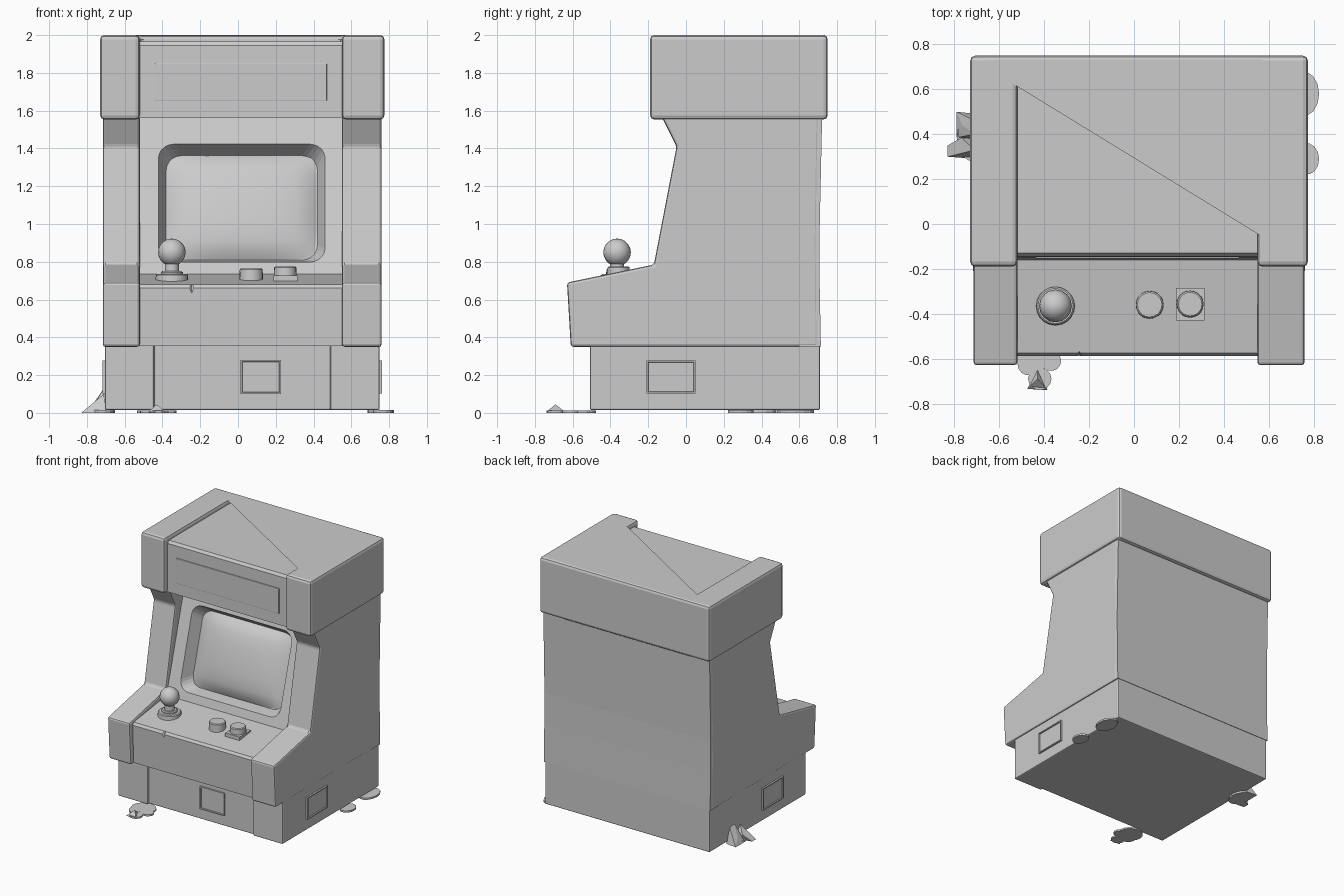
import bpy, bmesh, math
from mathutils import Vector, Matrix

if "Cube" in bpy.data.objects:
    bpy.data.objects.remove(bpy.data.objects["Cube"])


def finish(name, bm, bevel=0.0, segs=2, smooth=False):
    bmesh.ops.recalc_face_normals(bm, faces=bm.faces)
    me = bpy.data.meshes.new(name)
    bm.to_mesh(me)
    bm.free()
    ob = bpy.data.objects.new(name, me)
    bpy.context.collection.objects.link(ob)
    if bevel:
        m = ob.modifiers.new("Bevel", 'BEVEL')
        m.width, m.segments = bevel, segs
        m.limit_method, m.angle_limit = 'ANGLE', math.radians(35)
    if smooth:
        bpy.ops.object.select_all(action='DESELECT')
        ob.select_set(True)
        bpy.context.view_layer.objects.active = ob
        bpy.ops.object.shade_smooth_by_angle(angle=math.radians(40))
    return ob


def prism(name, pts, lo, hi, axis='X', bevel=0.0):
    """Extrude a profile: (y, z) along X, or (x, y) along Z."""
    bm = bmesh.new()
    co = (lambda p, t: (t, p[0], p[1])) if axis == 'X' else (lambda p, t: (p[0], p[1], t))
    a = [bm.verts.new(co(p, lo)) for p in pts]
    b = [bm.verts.new(co(p, hi)) for p in pts]
    bm.faces.new(a)
    bm.faces.new(b)
    for i in range(len(pts)):
        j = (i + 1) % len(pts)
        bm.faces.new((a[i], a[j], b[j], b[i]))
    return finish(name, bm, bevel)


def box(name, x0, x1, y0, y1, z0, z1, bevel=0.0):
    return prism(name, [(x0, y0), (x1, y0), (x1, y1), (x0, y1)], z0, z1, 'Z', bevel)


def lathe(name, x, y, rings, n=20, bevel=0.006):
    """Stack of cylinders: (radius, z0, z1)."""
    bm = bmesh.new()
    for r, z0, z1 in rings:
        bmesh.ops.create_cone(bm, cap_ends=True, segments=n, radius1=r, radius2=r * 0.96,
                              depth=z1 - z0, matrix=Matrix.Translation((x, y, (z0 + z1) / 2)))
    return finish(name, bm, bevel, 1, True)


def cut(target, cutter):
    cutter.hide_render = True
    m = target.modifiers.new("Cut", 'BOOLEAN')
    m.operation, m.object = 'DIFFERENCE', cutter
    bpy.context.view_layer.objects.active = target
    bpy.ops.object.modifier_apply(modifier="Cut")
    bpy.data.objects.remove(cutter)


def framed_plate(name, loc, w, h, normal_rot):
    """Thin raised plate with a sunken centre, facing -y before rotation."""
    bm = bmesh.new()
    bmesh.ops.create_cube(bm, size=1, matrix=Matrix.Diagonal((w, 0.04, h, 1)))
    front = min(bm.faces, key=lambda f: f.calc_center_median().y)
    bmesh.ops.inset_individual(bm, faces=[front], thickness=0.012)
    bmesh.ops.inset_individual(bm, faces=[front], thickness=0.003, depth=-0.008)
    ob = finish(name, bm)
    ob.location = loc
    ob.rotation_euler.z = normal_rot


def rounded_rect(w, h, r, n=5):
    pts = []
    for k, (sx, sy) in enumerate([(1, 1), (-1, 1), (-1, -1), (1, -1)]):
        for i in range(n + 1):
            a = math.pi / 2 * (k + i / n)
            pts.append((sx * (w / 2 - r) + r * math.cos(a), sy * (h / 2 - r) + r * math.sin(a)))
    return pts


# lower cabinet with slightly recessed front
prism("base", [(-.705, -.508), (-.445, -.508), (-.445, -.49), (.49, -.49), (.49, -.508),
               (.75, -.508), (.75, .71), (-.705, .71)], .015, .37, 'Z', .016)
framed_plate("coin_door", (.12, -.483, .19), .215, .18, 0)
framed_plate("right_vent", (.743, -.08, .19), .26, .175, math.pi / 2)
framed_plate("left_vent", (-.698, -.08, .19), .26, .175, -math.pi / 2)

# side panels
side = [(-.61, .35), (-.63, .69), (-.17, .785), (-.05, 1.41), (-.135, 1.58),
        (.705, 1.58), (.695, .9), (.70, .35)]
prism("left_side_panel", side, -.715, -.52, 'X', .014)
prism("right_side_panel", side, .55, .76, 'X', .014)
prism("back_panel", [(.6, .352), (.714, .352), (.708, .66), (.706, .9), (.72, 1.54), (.72, 1.58), (.6, 1.58)],
      -.713, .758, 'X')

# control panel and screen surround
core = prism("screen_surround", [(-.575, .355), (-.588, .66), (-.575, .68), (-.16, .735), (.08, 1.57),
                                 (.70, 1.57), (.70, .355)], -.53, .56, 'X')
tilt = Matrix.Translation((.02, -.051, 1.11)) @ Matrix.Rotation(math.atan2(.835, .24), 4, 'X')

# screen opening: tapered rounded recess
bm = bmesh.new()
loops = []
for w, h, d in [(.80, .575, -.09), (.90, .665, .02)]:
    loops.append([bm.verts.new(tilt @ Vector((x, y, d))) for x, y in rounded_rect(w, h, .08)])
n = len(loops[0])
for L in loops:
    bm.faces.new(L)
for i in range(n):
    j = (i + 1) % n
    bm.faces.new((loops[0][i], loops[0][j], loops[1][j], loops[1][i]))
cut(core, finish("screen_cutter", bm))

# chipped front edge
bm = bmesh.new()
bmesh.ops.create_cone(bm, cap_ends=True, segments=4, radius1=.001, radius2=.05, depth=.12,
                      matrix=Matrix.Translation((-.245, -.598, .67)))
cut(core, finish("chip_cutter", bm))

# bulging screen
bm = bmesh.new()
bmesh.ops.create_grid(bm, x_segments=14, y_segments=12, size=1)
for v in bm.verts:
    u, t = v.co.x, v.co.y
    v.co = tilt @ Vector((u * .405, t * .295, -.096 + .075 * (1 - u ** 4) ** .5 * (1 - t ** 4) ** .5
                          * (1 - .3 * (u * u + t * t))))
finish("screen", bm, smooth=True)

# top hood: sides and back in one piece, sunken roof and sign in the middle
prism("hood", [(-.73, -.19), (-.52, -.19), (-.52, .712), (.55, .712), (.55, -.19),
               (.775, -.19), (.775, .75), (-.73, .75)], 1.553, 2.0, 'Z', .022)
prism("sign_box", [(-.15, 1.56), (-.145, 1.945), (-.13, 1.965), (.73, 1.965), (.73, 1.56)], -.535, .565, 'X')
box("sign_plate", -.44, .47, -.156, -.13, 1.65, 1.85, .004)

# joystick
lathe("joystick_base", -.35, -.365, [(.088, .68, .735), (.06, .73, .75), (.038, .74, .81)])
bm = bmesh.new()
bmesh.ops.create_uvsphere(bm, u_segments=16, v_segments=10, radius=.073,
                          matrix=Matrix.Translation((-.35, -.365, .85)))
finish("joystick_ball", bm, smooth=True)

# buttons
lathe("left_button", .07, -.36, [(.063, .68, .765)])
box("button_mount", .188, .315, -.43, -.285, .69, .728)
lathe("right_button", .25, -.357, [(.061, .70, .775)])

# puddles on the floor
puddles = [(-.44, -.565, .095, .09), (-.47, -.62, .05, .055), (-.37, -.61, .045, .045), (-.42, -.69, .052, .05),
           (.755, .58, .07, .1), (.77, .29, .055, .07), (-.72, .38, .07, .1)]
for i, (x, y, rx, ry) in enumerate(puddles):
    ring = [(x + rx * math.cos(a * math.tau / 14), y + ry * math.sin(a * math.tau / 14)) for a in range(14)]
    prism("puddle_%d" % (i + 1), ring, 0, .012 + .0005 * i, 'Z')

# rubble pieces
rubble = {
    "front_rubble": [(-.43, -.64, .005), (-.475, -.735, .005), (-.385, -.74, .005), (-.43, -.69, .045)],
    "left_rubble_small": [(-.70, .29, 0), (-.70, .38, 0), (-.83, .30, 0), (-.83, .35, 0),
                          (-.77, .385, .05), (-.71, .33, .10)],
    "left_rubble_large": [(-.70, .37, 0), (-.70, .49, 0), (-.79, .385, 0), (-.79, .50, 0),
                          (-.71, .40, .13), (-.71, .46, .12), (-.765, .44, .05)],
}
for name, pts in rubble.items():
    bm = bmesh.new()
    for p in pts:
        bm.verts.new(p)
    hull = bmesh.ops.convex_hull(bm, input=bm.verts)
    finish(name, bm)
